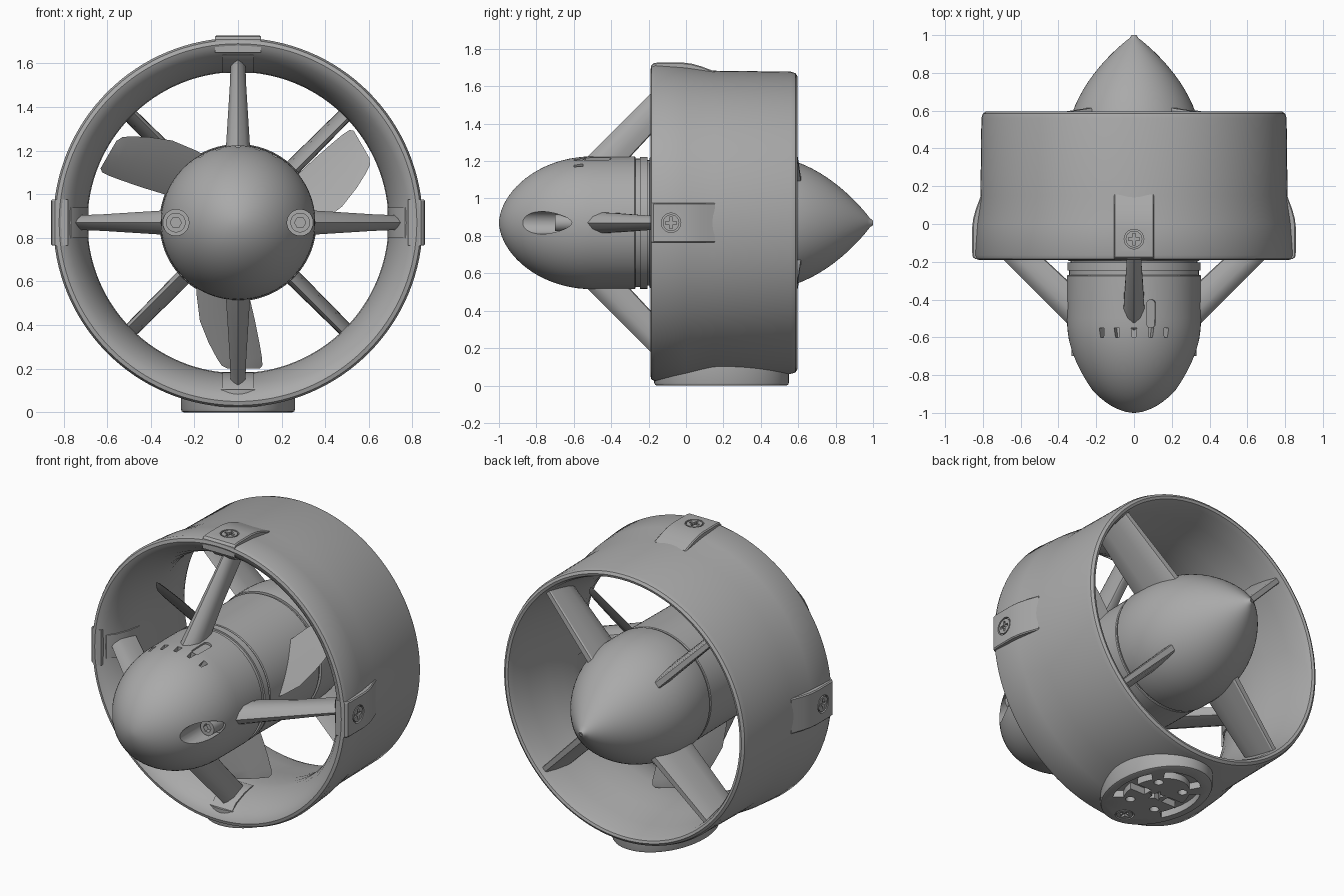
import bpy, bmesh
from math import sin, cos, pi, radians, asin
from mathutils import Vector

if "Cube" in bpy.data.objects:
    bpy.data.objects.remove(bpy.data.objects["Cube"], do_unlink=True)

AXIS_Z = 0.87
UP, DOWN = pi / 2, -pi / 2
parts = []

grey = bpy.data.materials.new("plain grey")
grey.use_nodes = True
grey.diffuse_color = (0.4, 0.4, 0.4, 1)
grey.node_tree.nodes["Principled BSDF"].inputs["Base Color"].default_value = (0.4, 0.4, 0.4, 1)


def P(a, r, t, y):
    """Point at radius r, sideways offset t and depth y, for angle a about the axis."""
    return Vector((r * cos(a) - t * sin(a), y, AXIS_Z + r * sin(a) + t * cos(a)))


def loft(bm, sections, closed=False):
    rows = [[bm.verts.new(p) for p in s] for s in sections]
    n = len(rows[0])
    pairs = list(zip(rows, rows[1:])) + ([(rows[-1], rows[0])] if closed else [])
    for a, b in pairs:
        for i in range(n):
            j = (i + 1) % n
            bm.faces.new((a[i], a[j], b[j], b[i]))
    if not closed:
        bm.faces.new(rows[0])
        bm.faces.new(rows[-1][::-1])


def finish(bm, name):
    bmesh.ops.remove_doubles(bm, verts=bm.verts, dist=0.0002)
    bmesh.ops.recalc_face_normals(bm, faces=bm.faces)
    me = bpy.data.meshes.new(name)
    bm.to_mesh(me)
    bm.free()
    me.materials.append(grey)
    ob = bpy.data.objects.new(name, me)
    bpy.context.collection.objects.link(ob)
    parts.append(ob)
    return ob


def lathe(name, profile, closed=False, n=96):
    bm = bmesh.new()
    loft(bm, [[P(2 * pi * i / n, r, 0, y) for i in range(n)] for y, r in profile], closed)
    return finish(bm, name)


def plate(bm, a, outline, r0, r1):
    """Prism pointing outward, with an outline of (t, y) points."""
    loft(bm, [[P(a, r, t, y) for t, y in outline] for r in (r0, r1)])


def oval(t, y, rt, ry, n=24):
    return [(t + rt * cos(2 * pi * i / n), y + ry * sin(2 * pi * i / n)) for i in range(n)]


def box(t, y, ht, hy):
    return [(t - ht, y - hy), (t + ht, y - hy), (t + ht, y + hy), (t - ht, y + hy)]


def rod(bm, x, z, r, y0, y1, n=32):
    """Cylinder along the axis direction."""
    loft(bm, [[(x + p, y, z + q) for p, q in oval(0, 0, r, r, n)] for y in (y0, y1)])


def cut(ob, bm):
    cutter = finish(bm, "cutter")
    parts.remove(cutter)
    cutter.hide_render = True
    mod = ob.modifiers.new("cut", 'BOOLEAN')
    mod.operation, mod.solver, mod.object = 'DIFFERENCE', 'EXACT', cutter
    mod.use_self = True
    dg = bpy.context.evaluated_depsgraph_get()
    me = bpy.data.meshes.new_from_object(ob.evaluated_get(dg))
    ob.modifiers.clear()
    ob.data = me
    bpy.data.objects.remove(cutter, do_unlink=True)


# Duct: closed nozzle section with a flared front lip
lathe("duct", [(-0.19, 0.82), (-0.185, 0.838), (-0.165, 0.847), (0, 0.835), (0.15, 0.813),
               (0.56, 0.808), (0.585, 0.8), (0.595, 0.785), (0.59, 0.77), (0.56, 0.757),
               (0.45, 0.738), (0.3, 0.71), (0.2, 0.695), (0.1, 0.69), (0.04, 0.694),
               (-0.04, 0.712), (-0.11, 0.74), (-0.16, 0.775), (-0.182, 0.802)], True, 128)

# Front hull with a rounded nose
steps = [i / 20 * pi / 2 for i in range(21)]
nose = [(-0.5 - 0.5 * cos(s), 0.355 * sin(s) ** 1.12) for s in steps]
hull = lathe("front_hull", nose + [(-0.275, 0.355), (-0.27, 0.35), (-0.27, 0)])
bm = bmesh.new()
for side in (-1, 1):
    rod(bm, side * 0.285, AXIS_Z, 0.06, -1.05, -0.61)
for x in (-0.17, -0.09, 0, 0.09, 0.17):
    plate(bm, UP - asin(x / 0.35), [(-0.009, -0.6), (0.009, -0.6), (0.015, -0.55), (-0.015, -0.55)], 0.3, 0.4)
pill = [(t, y + (0.055 if y > 0 else -0.055)) for t, y in oval(0, 0.0001, 0.024, 0.02, 16)]
plate(bm, UP - asin(0.09 / 0.35), [(t, y - 0.475) for t, y in pill], 0.342, 0.4)
cut(hull, bm)

# Bolts in the nose pockets
for side in (-1, 1):
    bm = bmesh.new()
    rod(bm, side * 0.285, AXIS_Z, 0.045, -0.7, -0.6)
    bolt = finish(bm, "nose_bolt")
    bm = bmesh.new()
    rod(bm, side * 0.285, AXIS_Z, 0.026, -0.72, -0.67, 6)
    cut(bolt, bm)

# Seal ring, propeller hub and tail
lathe("seal_ring", [(-0.28, 0), (-0.28, 0.343), (-0.245, 0.343), (-0.245, 0.353),
                    (-0.205, 0.353), (-0.205, 0.335), (-0.19, 0.335), (-0.19, 0)])
lathe("propeller_hub", [(-0.195, 0), (-0.195, 0.345), (-0.19, 0.35), (0.265, 0.354), (0.27, 0.35), (0.27, 0)])
tail = [(0.4 + 0.6 * sin(s), 0.36 * cos(s) ** 1.86) for s in steps[:-1]]
tail = [(y, r) for y, r in tail if r > 0.016]
lathe("tail_cone", [(0.26, 0), (0.26, 0.343), (0.285, 0.343), (0.285, 0.357), (0.295, 0.36)] + tail
      + [(0.995, 0.016), (1, 0.012), (1, 0.006), (0.985, 0.006), (0.985, 0)])

# Propeller blades: pitched, swept sections
blade = [(0.26, -0.19, 0.04), (0.33, -0.19, 0.05), (0.45, -0.175, 0.078), (0.55, -0.135, 0.098),
         (0.62, -0.098, 0.11), (0.655, -0.075, 0.112), (0.67, -0.045, 0.1)]
for k in range(3):
    bm = bmesh.new()
    a = DOWN + k * 2 * pi / 3
    sections = []
    for r, t0, t1 in blade:
        ring = []
        for f, h in ((0, 0), (0.2, 1), (0.5, 1.4), (0.8, 1), (1, 0), (0.8, -1), (0.5, -1.4), (0.2, -1)):
            t = t0 + (t1 - t0) * f
            camber = 0.03 * f * (1 - f)
            ring.append(P(a, r, t - 0.006 * h, 0.06 + 0.9 * t + camber + 0.007 * h))
        sections.append(ring)
    loft(bm, sections)
    finish(bm, "propeller_blade")

FOIL = [(0, 0), (0.12, 0.6), (0.35, 1), (0.7, 0.95), (0.97, 0.7), (1, 0.5)]
FOIL += [(f, -h) for f, h in FOIL[:0:-1]]


def strut(name, a, sections, skew=0):
    """Foil strut from sections of (r lead, y lead, r trail, y trail, half width)."""
    bm = bmesh.new()
    loft(bm, [[P(a, r0 + (r1 - r0) * f, w * h + skew * (f - 0.5), y0 + (y1 - y0) * f) for f, h in FOIL]
              for r0, y0, r1, y1, w in sections])
    finish(bm, name)


for k in range(4):
    # Slanted front struts, their inner brackets, and the straight rear vanes
    a = k * pi / 2
    strut("front_strut", a, [(0.29, -0.57, 0.29, -0.35, 0.057), (0.35, -0.53, 0.35, -0.3, 0.055),
                             (0.69, -0.19, 0.49, -0.17, 0.038), (0.77, -0.11, 0.7, 0.03, 0.033)])
    strut("rear_vane", a + pi / 4, [(0.3, 0.32, 0.26, 0.62, 0.033), (0.77, 0.32, 0.76, 0.565, 0.026)], 0.035)
    bm = bmesh.new()
    loft(bm, [[P(a, r, t, y) for r, t in ((ri, -0.07), (ri, 0.07), (0.79, 0.07), (0.79, -0.07))]
              for y, ri in ((-0.155, 0.765), (-0.12, 0.73), (-0.04, 0.7), (0.04, 0.685), (0.08, 0.7))])
    finish(bm, "strut_bracket")


def screw(a, r):
    bm = bmesh.new()
    plate(bm, a, oval(0, -0.08, 0.044, 0.044), r - 0.03, r - 0.001)
    head = finish(bm, "cross_screw")
    bm = bmesh.new()
    for ht, hy in ((0.03, 0.008), (0.008, 0.03)):
        plate(bm, a, box(0, -0.08, ht, hy), r - 0.015, r + 0.02)
    cut(head, bm)


# Outer screw pads on the top and both sides
for a in (0, UP, pi):
    bm = bmesh.new()
    loft(bm, [[P(a, r, t, y) for r, t in ((0.78, -0.106), (ro - 0.006, -0.106), (ro, -0.1),
                                          (ro, 0.1), (ro - 0.006, 0.106), (0.78, 0.106))]
              for y, ro in ((-0.186, 0.84), (-0.175, 0.853), (-0.15, 0.857), (-0.02, 0.857),
                            (0.03, 0.851), (0.08, 0.837), (0.12, 0.822), (0.155, 0.809))])
    pad = finish(bm, "screw_pad")
    bm = bmesh.new()
    plate(bm, a, oval(0, -0.08, 0.052, 0.052), 0.842, 0.9)
    cut(pad, bm)
    screw(a, 0.857)

# Oval mounting foot underneath, with recesses
bm = bmesh.new()
loft(bm, [[P(DOWN, r, t, y) for t, y in oval(0, 0.19, 0.262 - e, 0.36 - e, 64)]
          for r, e in ((0.765, 0), (0.855, 0), (0.866, 0.004), (0.87, 0.013))])
foot = finish(bm, "mounting_foot")
bm = bmesh.new()
plate(bm, DOWN, oval(0, -0.08, 0.052, 0.052), 0.855, 0.95)
for side in (-1, 1):
    for y in (0.07, 0.31):
        plate(bm, DOWN, oval(side * 0.085, y, 0.026, 0.026, 16), 0.83, 0.95)
    plate(bm, DOWN, box(side * 0.11, 0.19, 0.05, 0.03), 0.83, 0.95)
for mid in (0, UP, pi):
    arc = [mid + radians(d) for d in range(-36, 37, 9)]
    outline = [(0.215 * cos(q), 0.19 + 0.28 * sin(q)) for q in arc]
    outline += [(0.16 * cos(q), 0.19 + 0.21 * sin(q)) for q in reversed(arc)]
    plate(bm, DOWN, outline, 0.83, 0.95)
star = [((0.05, 0.025)[i % 2] * cos(i * pi / 5), 0.19 + (0.05, 0.025)[i % 2] * sin(i * pi / 5)) for i in range(10)]
plate(bm, DOWN, star, 0.83, 0.95)
cut(foot, bm)
screw(DOWN, 0.87)

# Smooth shading that keeps sharp edges
bpy.ops.object.select_all(action='DESELECT')
for ob in parts:
    ob.select_set(True)
bpy.context.view_layer.objects.active = parts[0]
bpy.ops.object.shade_smooth_by_angle(angle=radians(32))
